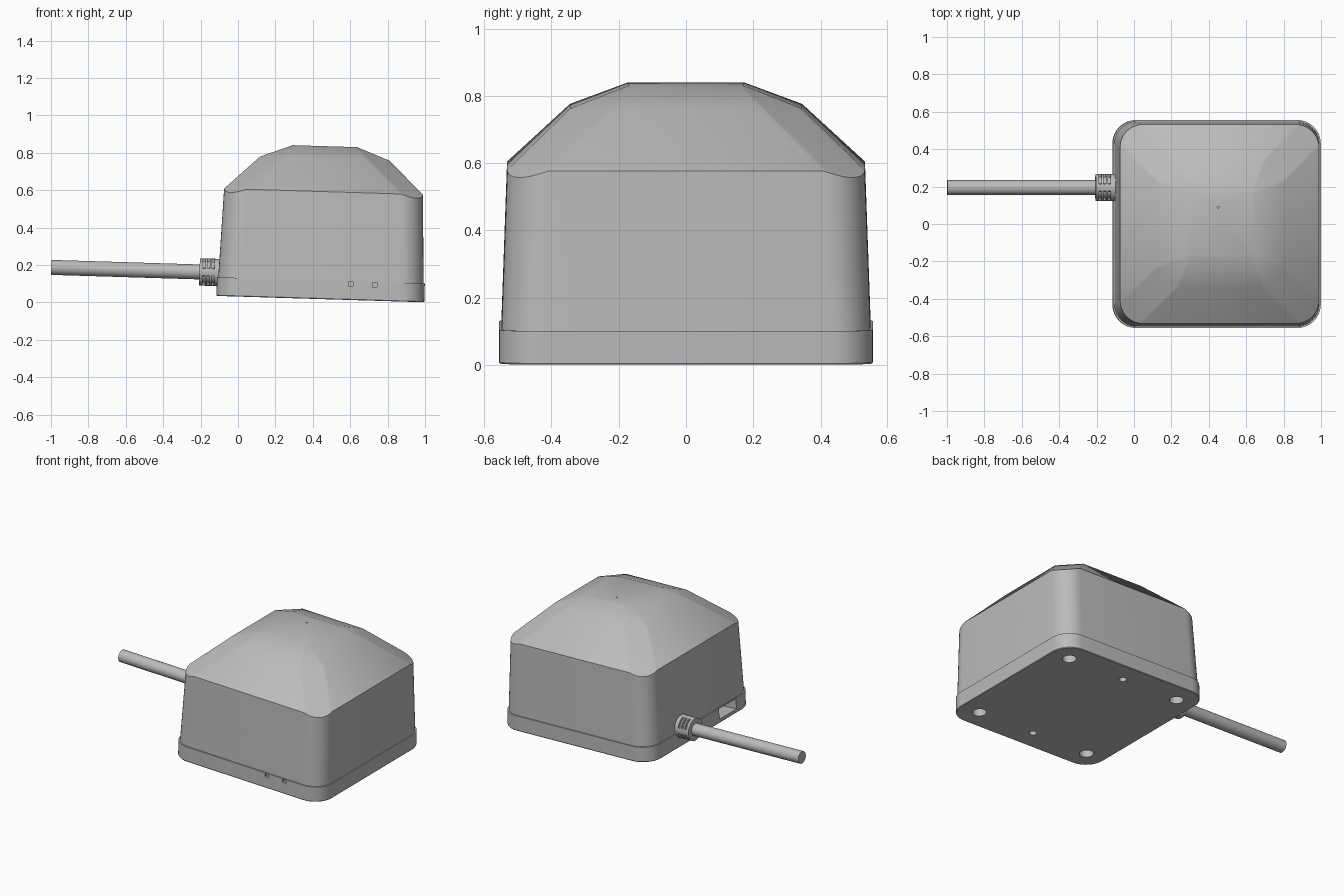
import bpy, bmesh
from math import sin, cos, pi, radians
from mathutils import Matrix, Vector

if "Cube" in bpy.data.objects:
    bpy.data.objects.remove(bpy.data.objects["Cube"], do_unlink=True)

grey = bpy.data.materials.new("light grey plastic")
grey.use_nodes = True
colour = (0.5, 0.5, 0.5, 1)
grey.diffuse_color = colour
grey.node_tree.nodes["Principled BSDF"].inputs["Base Color"].default_value = colour

# The whole device leans slightly towards the right
TILT = Matrix.Translation((0.44, 0, 0.0175)) @ Matrix.Rotation(0.0305, 4, 'Y')
CORNER_STEPS = 10


def finish(bm, name):
    bmesh.ops.recalc_face_normals(bm, faces=bm.faces)
    mesh = bpy.data.meshes.new(name)
    bm.to_mesh(mesh)
    bm.free()
    mesh.materials.append(grey)
    obj = bpy.data.objects.new(name, mesh)
    bpy.context.collection.objects.link(obj)
    return obj


def smooth_and_tilt(obj):
    bpy.ops.object.select_all(action='DESELECT')
    obj.select_set(True)
    bpy.context.view_layer.objects.active = obj
    bpy.ops.object.shade_smooth_by_angle(angle=radians(30))
    obj.data.transform(TILT)


def square_ring(bm, half, tangent, z, dip=0, rounded=True):
    """Square ring whose corners start at tangent, either round or chamfered."""
    verts = []
    for quarter in range(4):
        turn = Matrix.Rotation(quarter * pi / 2, 3, 'Z')
        for i in range(CORNER_STEPS + 1):
            t = i / CORNER_STEPS
            u, v = (cos(t * pi / 2), sin(t * pi / 2)) if rounded else (1 - t, t)
            r = half - tangent
            point = Vector((tangent + r * u, tangent + r * v, z - dip * sin(pi * t)))
            verts.append(bm.verts.new(turn @ point))
    return verts


def loft(bm, rings):
    for low, high in zip(rings, rings[1:]):
        for i in range(len(low)):
            j = (i + 1) % len(low)
            bm.faces.new((low[i], low[j], high[j], high[i]))
    bm.faces.new(rings[0][::-1])
    bm.faces.new(rings[-1])


def add_box(bm, centre, size):
    bmesh.ops.create_cube(bm, size=1, matrix=Matrix.Translation(centre) @ Matrix.Diagonal((*size, 1)))


def add_cylinder(bm, centre, radius, depth):
    bmesh.ops.create_cone(bm, cap_ends=True, segments=20, radius1=radius, radius2=radius,
                          depth=depth, matrix=Matrix.Translation(centre))


def cut(obj, bm):
    cutter = finish(bm, obj.name + "_cutter")
    cutter.hide_render = True
    mod = obj.modifiers.new("cut", 'BOOLEAN')
    mod.operation = 'DIFFERENCE'
    mod.solver = 'EXACT'
    mod.object = cutter
    bpy.context.view_layer.objects.active = obj
    bpy.ops.object.modifier_apply(modifier=mod.name)
    bpy.data.objects.remove(cutter, do_unlink=True)


# Base plate with screw holes, indicator windows and a port
bm = bmesh.new()
loft(bm, [square_ring(bm, 0.553, 0.43, 0),
          square_ring(bm, 0.556, 0.43, 0.004),
          square_ring(bm, 0.556, 0.43, 0.1)])
base = finish(bm, "base_plate")

bm = bmesh.new()
for y in (-0.42, 0.42):
    for x in (-0.42, 0.42):
        add_cylinder(bm, (x, y, 0.01), 0.043, 0.1)
    add_cylinder(bm, (0, y, 0.01), 0.023, 0.1)
for x in (0.16, 0.29):
    add_box(bm, (x, -0.556, 0.085), (0.024, 0.03, 0.022))
add_box(bm, (-0.55, -0.28, 0.06), (0.2, 0.18, 0.07))
cut(base, bm)
smooth_and_tilt(base)

# Tapered housing with a faceted dome
bm = bmesh.new()
loft(bm, [square_ring(bm, 0.549, 0.425, 0.097),
          square_ring(bm, 0.532, 0.41, 0.575, dip=0.02),
          square_ring(bm, 0.345, 0.225, 0.752, rounded=False),
          square_ring(bm, 0.172, 0.165, 0.818, rounded=False)])
housing = finish(bm, "housing")
bm = bmesh.new()
add_cylinder(bm, (-0.015, 0.09, 0.82), 0.005, 0.03)
cut(housing, bm)
smooth_and_tilt(housing)

# Cable
CABLE = Matrix.Translation((0, 0.195, 0.1255))
bm = bmesh.new()
bmesh.ops.create_cone(bm, cap_ends=True, segments=32, radius1=0.04, radius2=0.04, depth=0.9,
                      matrix=CABLE @ Matrix.Translation((-0.993, 0, 0)) @ Matrix.Rotation(pi / 2, 4, 'Y'))
smooth_and_tilt(finish(bm, "cable"))

# Strain relief sleeve: slots in the four diagonals, solid ribs between
stations = [(-0.65, False)]
for start in (-0.633, -0.609, -0.585):
    stations += [(start, False), (start + 0.001, True), (start + 0.013, True), (start + 0.014, False)]
stations.append((-0.53, False))
bm = bmesh.new()
rings = []
for x, grooved in stations:
    ring = []
    for i in range(72):
        angle = i * 2 * pi / 72
        slot = grooved and 4 <= i % 18 <= 14
        radius = 0.06 if slot else 0.073
        ring.append(bm.verts.new(CABLE @ Vector((x, radius * cos(angle), radius * sin(angle)))))
    rings.append(ring)
loft(bm, rings)
smooth_and_tilt(finish(bm, "strain_relief"))
